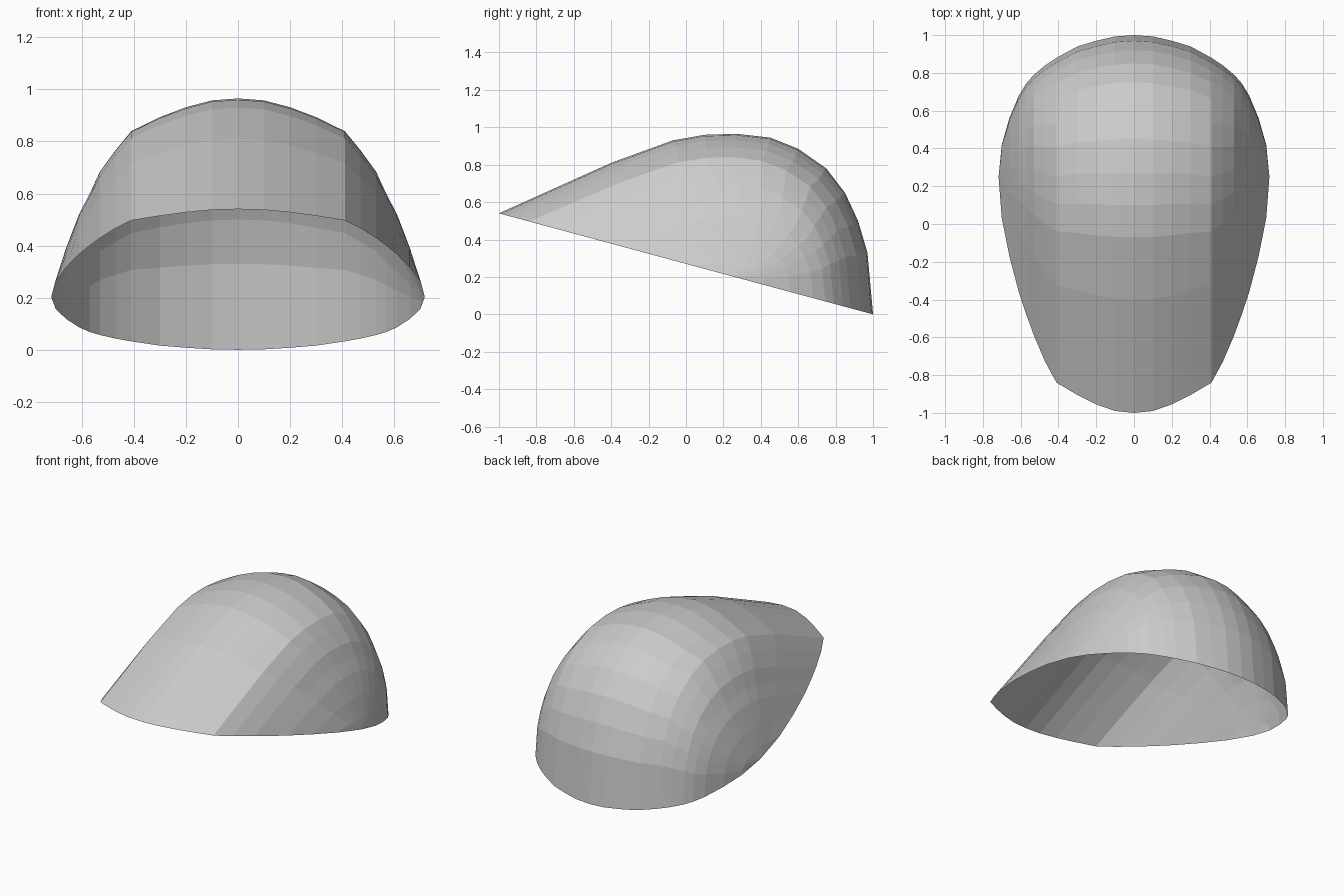
import bpy, bmesh

if "Cube" in bpy.data.objects:
    bpy.data.objects.remove(bpy.data.objects["Cube"])

# Centre-line profile of the dome, front to back (y, z)
profile = [(-1, .54), (-.4, .81), (-.07, .93), (.1, .96), (.27, .965), (.45, .945),
           (.6, .885), (.75, .78), (.85, .65), (.92, .5), (.97, .33), (1, 0)]

# Lengthwise slices: x, front rim y, back rim y, height relative to the centre line
slices = [(0, -1, 1, 1), (.1, -.99, .993, .99), (.2, -.955, .97, .955),
          (.3, -.905, .94, .905), (.41, -.84, .88, .83), (.47, -.73, .84, .74),
          (.53, -.59, .79, .64), (.57, -.48, .745, .53), (.61, -.36, .68, .43),
          (.66, -.17, .56, .255), (.70, .03, .42, .085), (.717, .24, .26, 0)]


def rim_z(y):
    # The open rim lies in a plane tilted up toward the front
    return .27 * (1 - y)


# Shell: right slices mirrored to the left, bridged into one open dome
bm = bmesh.new()
rows = []
for x, front, back, k in [(-s[0], *s[1:]) for s in slices[:0:-1]] + slices:
    centre, half = (front + back) / 2, (back - front) / 2
    row = []
    for py, pz in profile:
        y = centre + half * py
        row.append(bm.verts.new((x, y, rim_z(y) + k * (pz - rim_z(py)))))
    rows.append(row)
for a, b in zip(rows, rows[1:]):
    for i in range(len(profile) - 1):
        bm.faces.new((a[i], b[i], b[i + 1], a[i + 1]))

# Close the pointed side ends down to the rim
for row in (rows[0], rows[-1]):
    bmesh.ops.pointmerge(bm, verts=row, merge_co=(row[0].co.x, .25, rim_z(.25)))

mesh = bpy.data.meshes.new("dome_shell")
bm.to_mesh(mesh)
bm.free()
shell = bpy.data.objects.new("dome_shell", mesh)
bpy.context.collection.objects.link(shell)
